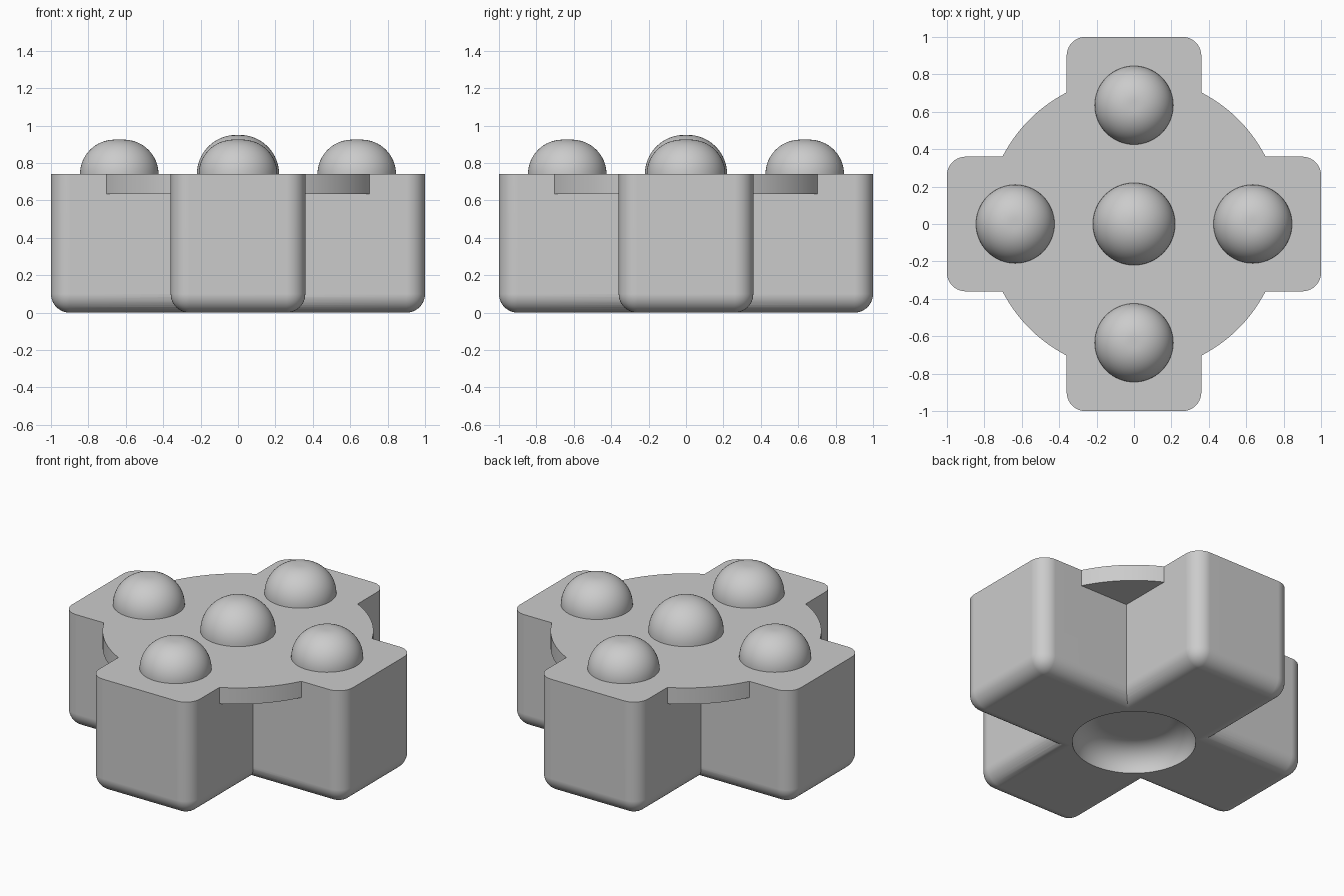
import bpy, bmesh, math
from mathutils import Matrix

cube = bpy.data.objects.get("Cube")
if cube:
    bpy.data.objects.remove(cube, do_unlink=True)

TOP = 0.74          # height of the flat deck
ARM_HALF = 0.36     # half width of each arm
FILLET = 0.1

grey = bpy.data.materials.new("light_grey")
grey.use_nodes = True
grey.diffuse_color = (0.6, 0.6, 0.6, 1)
grey.node_tree.nodes["Principled BSDF"].inputs["Base Color"].default_value = (0.6, 0.6, 0.6, 1)


def make_object(name, bm):
    bmesh.ops.recalc_face_normals(bm, faces=bm.faces[:])
    mesh = bpy.data.meshes.new(name)
    bm.to_mesh(mesh)
    bm.free()
    mesh.materials.append(grey)
    obj = bpy.data.objects.new(name, mesh)
    bpy.context.scene.collection.objects.link(obj)
    return obj


def activate(obj):
    bpy.ops.object.select_all(action='DESELECT')
    obj.select_set(True)
    bpy.context.view_layer.objects.active = obj


def smooth(obj):
    activate(obj)
    bpy.ops.object.shade_smooth_by_angle(angle=math.radians(30))


def boolean(target, other, operation):
    activate(target)
    mod = target.modifiers.new(operation.lower(), 'BOOLEAN')
    mod.operation = operation
    mod.solver = 'EXACT'
    mod.object = other
    bpy.ops.object.modifier_apply(modifier=mod.name)
    bpy.data.objects.remove(other, do_unlink=True)


def bar(name, angle):
    """Long block with rounded upright corners and rounded bottom edges."""
    bm = bmesh.new()
    bmesh.ops.create_cube(bm, size=1)
    bmesh.ops.scale(bm, vec=(2, 2 * ARM_HALF, TOP), verts=bm.verts)
    bmesh.ops.translate(bm, vec=(0, 0, TOP / 2), verts=bm.verts)
    edges = [e for e in bm.edges if min(v.co.z for v in e.verts) < 0.01]
    bmesh.ops.bevel(bm, geom=edges, offset=FILLET, segments=10, profile=0.5,
                    affect='EDGES', clamp_overlap=True)
    bmesh.ops.rotate(bm, matrix=Matrix.Rotation(angle, 3, 'Z'), verts=bm.verts)
    return make_object(name, bm)


def lathe(name, profile, location=(0, 0, 0), steps=64):
    """Turn a profile of (radius, height) points around the upright axis."""
    bm = bmesh.new()
    verts = [bm.verts.new((r, 0, z)) for r, z in profile]
    edges = [bm.edges.new(pair) for pair in zip(verts, verts[1:])]
    bmesh.ops.spin(bm, geom=verts + edges, axis=(0, 0, 1), cent=(0, 0, 0),
                   angle=math.tau, steps=steps, use_merge=False)
    bmesh.ops.remove_doubles(bm, verts=bm.verts[:], dist=1e-4)
    bmesh.ops.translate(bm, vec=location, verts=bm.verts)
    return make_object(name, bm)


def rounded_cap(radius, fillet, base, steps=16):
    """Profile rising from the rim and rounding into a small flat crown."""
    arc = [i / steps * math.pi / 2 for i in range(steps + 1)]
    points = [(radius - fillet + fillet * math.cos(a), base + fillet * math.sin(a)) for a in arc]
    return points + [(0, base + fillet)]


# Cross-shaped body with a thin round flange under the deck
body = bar("cross_body", 0)
boolean(body, bar("cross_bar", math.pi / 2), 'UNION')
flange = lathe("flange", [(0, 0.635), (0.79, 0.635), (0.79, TOP), (0, TOP)], steps=128)
boolean(body, flange, 'UNION')

# Round dish sunk into the underside
dish = lathe("dish_cutter", [(0, -0.1), (0.36, -0.1)] + rounded_cap(0.36, 0.15, 0), steps=96)
boolean(body, dish, 'DIFFERENCE')
smooth(body)
body.modifiers.new("even_shading", 'WEIGHTED_NORMAL').keep_sharp = True

# Centre dome and one dome on each arm
domes = [("center_dome", 0, 0, 0.22, 0.21)]
for label, x, y in (("left", 1, 0), ("right", -1, 0), ("back", 0, 1), ("front", 0, -1)):
    domes.append((label + "_dome", x * 0.635, y * 0.635, 0.21, 0.185))
for name, x, y, radius, height in domes:
    profile = [(radius, -0.02)] + rounded_cap(radius, height, 0)
    smooth(lathe(name, profile, (x, y, TOP)))
